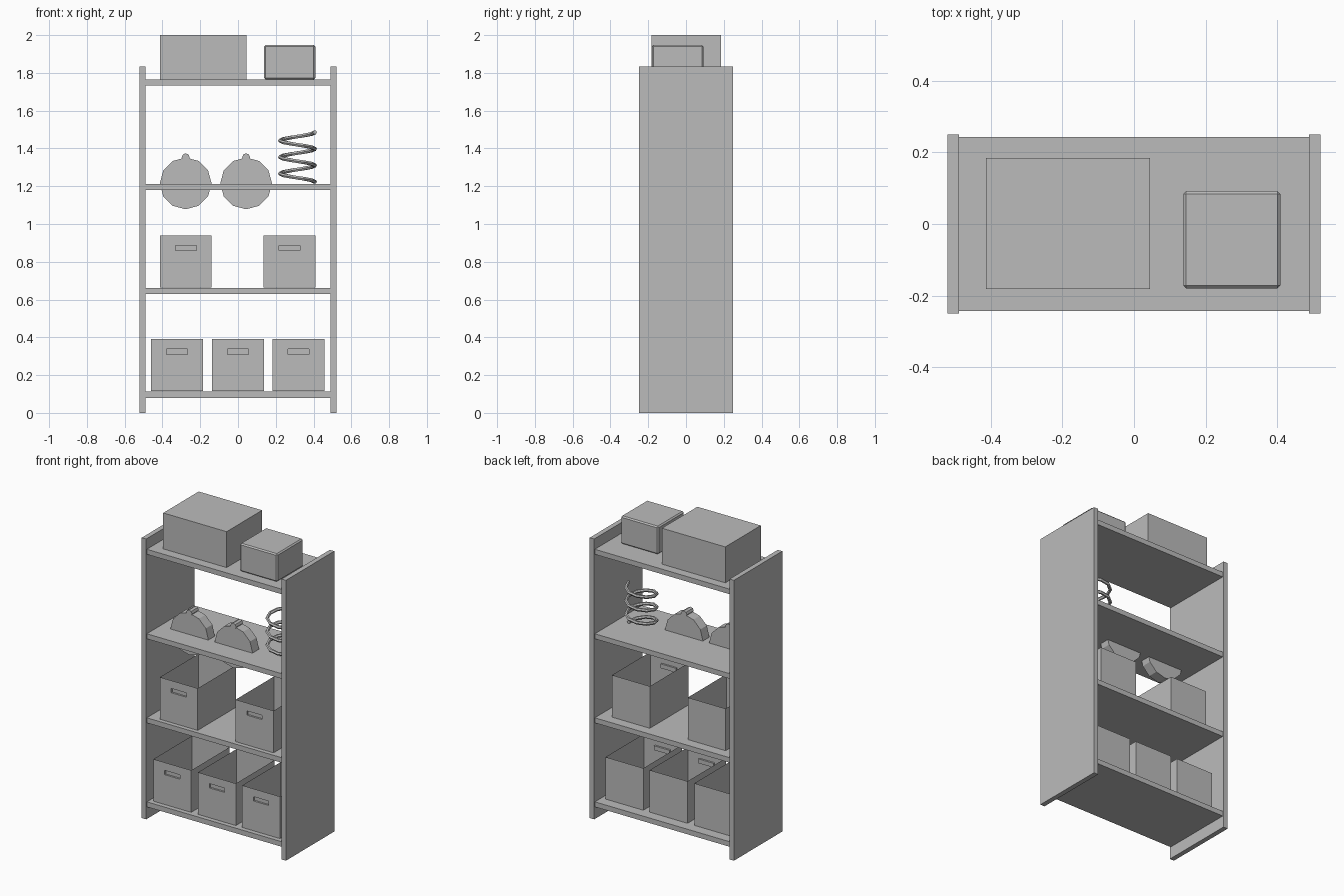
import bpy, bmesh, math
from mathutils import Vector

if "Cube" in bpy.data.objects:
    bpy.data.objects.remove(bpy.data.objects["Cube"])

grey = bpy.data.materials.new("plain grey")
grey.diffuse_color = (0.5, 0.5, 0.5, 1)
grey.use_nodes = True
grey.node_tree.nodes["Principled BSDF"].inputs["Base Color"].default_value = grey.diffuse_color


def finish(name, bm):
    me = bpy.data.meshes.new(name)
    bm.to_mesh(me)
    bm.free()
    me.materials.append(grey)
    ob = bpy.data.objects.new(name, me)
    bpy.context.collection.objects.link(ob)
    return ob


def box(name, x0, x1, y0, y1, z0, z1, bevel=0):
    bm = bmesh.new()
    bmesh.ops.create_cube(bm, size=1)
    for v in bm.verts:
        v.co = Vector(((x0 + x1) / 2 + v.co.x * (x1 - x0),
                       (y0 + y1) / 2 + v.co.y * (y1 - y0),
                       (z0 + z1) / 2 + v.co.z * (z1 - z0)))
    if bevel:
        bmesh.ops.bevel(bm, geom=bm.edges[:], offset=bevel, segments=1, affect='EDGES')
    return finish(name, bm)


def bin_box(name, cx, z0):
    """Open thin-walled bin with a recessed hand slot in the front wall."""
    w, h, y0, y1 = 0.137, 0.275, -0.218, 0.18
    bm = bmesh.new()

    def rect(x0, x1, za, zb, y):
        return [bm.verts.new((cx + x, y, z0 + z))
                for x, z in ((x0, za), (x1, za), (x1, zb), (x0, zb))]
    front, back = rect(-w, w, 0, h, y0), rect(-w, w, 0, h, y1)
    slot = rect(-0.055, 0.055, 0.195, 0.223, y0)
    pocket = rect(-0.055, 0.055, 0.195, 0.223, y0 + 0.012)
    for i in range(4):
        j = (i + 1) % 4
        bm.faces.new((front[i], front[j], slot[j], slot[i]))
        bm.faces.new((slot[i], slot[j], pocket[j], pocket[i]))
        if i != 2:  # top stays open
            bm.faces.new((front[j], front[i], back[i], back[j]))
    bm.faces.new(pocket)
    bm.faces.new(back[::-1])
    return finish(name, bm)


def disc(name, x, z, r, n, y0, y1):
    """Upright prism along y."""
    bm = bmesh.new()
    ring = [bm.verts.new((x + r * math.cos(2 * math.pi * i / n), y0,
                          z + r * math.sin(2 * math.pi * i / n))) for i in range(n)]
    f = bm.faces.new(ring)
    ext = bmesh.ops.extrude_face_region(bm, geom=[f])
    for v in ext["geom"]:
        if isinstance(v, bmesh.types.BMVert):
            v.co.y = y1
    bmesh.ops.recalc_face_normals(bm, faces=bm.faces[:])
    return finish(name, bm)


# Frame
for side, s in (("left", -1), ("right", 1)):
    a, b = sorted((s * 0.49, s * 0.522))
    box(side + "_side_panel", a, b, -0.25, 0.25, 0, 1.835)
for i, top in enumerate((0.112, 0.662, 1.212, 1.765)):
    box(f"shelf_{i + 1}", -0.49, 0.49, -0.243, 0.243, top - 0.033, top)

# Open bins
for i, x in enumerate((-0.323, 0, 0.32)):
    bin_box(f"lower_bin_{i + 1}", x, 0.115)
for i, x in enumerate((-0.276, 0.273)):
    bin_box(f"upper_bin_{i + 1}", x, 0.664)

# Round discs with a small knob
for i, x in enumerate((-0.277, 0.043)):
    disc(f"round_disc_{i + 1}", x, 1.215, 0.137, 12, -0.107, -0.04)
    disc(f"disc_knob_{i + 1}", x, 1.353, 0.021, 8, -0.11, -0.04)

# Coil spring
bm = bmesh.new()
rings, per_turn, turns, sides = [], 10, 3, 6
for i in range(per_turn * turns + 1):
    a = 2 * math.pi * i / per_turn
    z = 1.485 - 0.262 * i / (per_turn * turns)
    ring = []
    for k in range(sides):
        t = 2 * math.pi * k / sides
        r = 0.092 + 0.011 * math.cos(t)
        ring.append(bm.verts.new((0.315 + r * math.cos(a), 0.012 + r * math.sin(a),
                                  z + 0.011 * math.sin(t))))
    rings.append(ring)
for p, q in zip(rings, rings[1:]):
    for k in range(sides):
        m = (k + 1) % sides
        bm.faces.new((p[k], p[m], q[m], q[k]))
bm.faces.new(rings[0])
bm.faces.new(rings[-1])
bmesh.ops.recalc_face_normals(bm, faces=bm.faces[:])
finish("coil_spring", bm)

# Closed boxes on the top shelf
box("large_box", -0.414, 0.045, -0.182, 0.185, 1.765, 2.0)
box("small_box", 0.138, 0.409, -0.18, 0.092, 1.765, 1.948, bevel=0.008)
